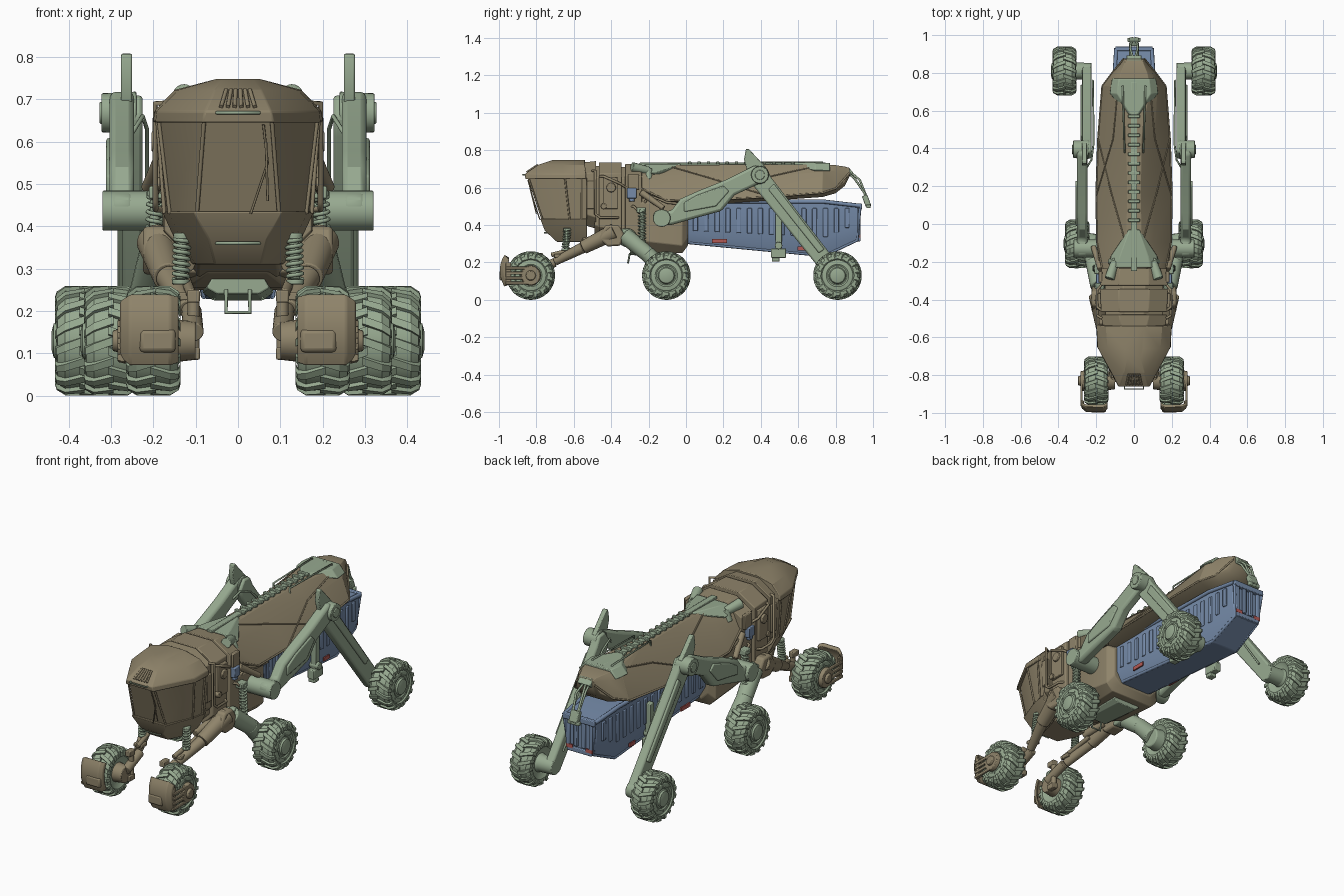
import bpy, bmesh, math
from mathutils import Vector, Matrix
from math import sin, cos, pi, radians

def material(name, c):
    m = bpy.data.materials.new(name)
    m.diffuse_color = (*c, 1)
    return m
BROWN = material("brown", (0.275, 0.23, 0.145))
GREEN = material("green", (0.31, 0.40, 0.28))
BLUE = material("blue", (0.18, 0.26, 0.40))
RED = material("red", (0.45, 0.10, 0.09))

def skin(bm, rings):
    vs = [[bm.verts.new(p) for p in r] for r in rings]
    n = len(vs[0])
    for a, b in zip(vs, vs[1:]):
        for i in range(n):
            bm.faces.new((a[i], a[(i + 1) % n], b[(i + 1) % n], b[i]))
    bm.faces.new(vs[0])
    bm.faces.new(vs[-1][::-1])

def finish(name, bm, mat, mirror=False, bevel=0.0):
    bmesh.ops.recalc_face_normals(bm, faces=bm.faces)
    me = bpy.data.meshes.new(name)
    bm.to_mesh(me)
    bm.free()
    me.materials.append(mat)
    o = bpy.data.objects.new(name, me)
    bpy.context.collection.objects.link(o)
    if bevel:
        b = o.modifiers.new("bevel", 'BEVEL')
        b.width, b.segments, b.limit_method = bevel, 2, 'ANGLE'
    if mirror:
        o.modifiers.new("mirror", 'MIRROR').use_mirror_merge = False
    return o

def loft(name, halves, mat, bevel=0.004):
    """Each half ring is (x, y, z) on the +x side; the other side is reflected."""
    bm = bmesh.new()
    skin(bm, [h + [(-x, y, z) for x, y, z in reversed(h)] for h in halves])
    return finish(name, bm, mat, False, bevel)

def yloft(name, secs, mat, bevel=0.004):
    return loft(name, [[(x, y, z) for x, z in s] for y, s in secs], mat, bevel)

def zloft(name, secs, mat, bevel=0.004):
    return loft(name, [[(x, y, z) for x, y in s] for z, s in secs], mat, bevel)

def plate(name, yz, x0, x1, mat, mirror=True, bevel=0.006):
    bm = bmesh.new()
    skin(bm, [[(x, y, z) for y, z in yz] for x in (x0, x1)])
    return finish(name, bm, mat, mirror, bevel)

def boxes(name, items, mat, mirror=True, bevel=0.004):
    """Items: centre xyz, size xyz, optional tilt about x in degrees."""
    bm = bmesh.new()
    for i in items:
        m = Matrix.Translation(i[:3]) @ Matrix.Rotation(radians(i[6] if len(i) > 6 else 0), 4, 'X')
        bmesh.ops.create_cube(bm, size=1, matrix=m @ Matrix.Diagonal((*i[3:6], 1)))
    return finish(name, bm, mat, mirror, bevel)

def rods(name, items, mat, mirror=True, bevel=0.003, seg=20):
    bm = bmesh.new()
    for a, b, r1, r2 in items:
        a, b = Vector(a), Vector(b)
        d = b - a
        m = Matrix.Translation((a + b) / 2) @ d.to_track_quat('Z', 'Y').to_matrix().to_4x4()
        bmesh.ops.create_cone(bm, cap_ends=True, segments=seg, radius1=r1, radius2=r2, depth=d.length, matrix=m)
    return finish(name, bm, mat, mirror, bevel)

def tube(name, paths, r, mat, mirror=True):
    cu = bpy.data.curves.new(name, 'CURVE')
    cu.dimensions, cu.bevel_depth, cu.bevel_resolution = '3D', r, 2
    cu.use_fill_caps = True
    for p in paths:
        for s in ((1, -1) if mirror else (1,)):
            sp = cu.splines.new('POLY')
            sp.points.add(len(p) - 1)
            for pt, q in zip(sp.points, p):
                pt.co = (q[0] * s, q[1], q[2], 1)
    cu.materials.append(mat)
    bpy.context.collection.objects.link(bpy.data.objects.new(name, cu))

def wheel(name, x0, y0):
    z0, bm = 0.13, bmesh.new()
    P = lambda x, r, a: (x0 + x, y0 + r * cos(a), z0 + r * sin(a))
    prof = [(-.065, .03), (-.06, .045), (-.045, .05), (-.05, .07), (-.06, .085), (-.058, .106), (-.04, .12), (.04, .12), (.058, .106),
            (.06, .09), (.053, .083), (.057, .078), (.06, .06), (.055, .052), (.058, .045), (.067, .04), (.072, .022)]
    skin(bm, [[P(x, r, 2 * pi * k / 48) for k in range(48)] for x, r in prof])
    for s in (1, -1):                                   # chevron lugs, staggered
        for k in range(16):
            t = 2 * pi * (k + (0.5 if s < 0 else 0)) / 16
            skin(bm, [[P(s * x, r, t + a - .075), P(s * x, r, t + a + .075), P(s * x, r - .016, t + a + .1), P(s * x, r - .016, t + a - .1)]
                      for x, r, a in ((-.006, .130, 0), (.04, .129, .13), (.060, .117, .22), (.064, .104, .25))])
    for k in range(8):                                  # wheel nuts
        bmesh.ops.create_cube(bm, size=.008, matrix=Matrix.Translation(P(.058, .066, k * pi / 4)))
    finish(name, bm, GREEN, True)
for nm, x, y in (("front_wheel", .20, -.83), ("middle_wheel", .30, -.105), ("rear_wheel", .368, .81)):
    wheel(nm, x, y)

# Cab: nose, glazing and faceted roof
zloft("cab_nose", [(.31, [(.055, -.69), (.10, -.60), (.11, -.53)]), (.37, [(.07, -.755), (.135, -.62), (.15, -.53)]),
                   (.435, [(.105, -.78), (.165, -.62), (.18, -.53)])], BROWN)
zloft("cab_glazing", [(.43, [(.095, -.765), (.16, -.62), (.172, -.53)]), (.655, [(.078, -.838), (.186, -.645), (.19, -.53)])], BROWN)
zloft("cab_roof", [(.645, [(.085, -.858), (.195, -.65), (.2, -.535)]), (.672, [(.078, -.862), (.192, -.655), (.198, -.535)]),
                   (.722, [(.055, -.79), (.14, -.66), (.15, -.54)]), (.748, [(.035, -.71), (.05, -.66), (.05, -.54)])], BROWN)
tube("cab_pillars", [[(.097, -.768, .43), (.08, -.842, .65)], [(.161, -.622, .43), (.187, -.647, .65)], [(.174, -.56, .43), (.19, -.56, .65)]], .005, BROWN)
tube("roof_vents", [[(x, -.852, .682), (x * .7, -.793, .722)] for x in (.008, .024, .04)], .005, BROWN)
for z, y in ((.668, -.855), (.36, -.74)):
    tube("grab_handle", [[(-.05, y, z), (-.05, y - .018, z), (.05, y - .018, z), (.05, y, z)]], .004, GREEN, False)
tube("wiper", [[(.03, -.782, .43), (.07, -.82, .55), (.06, -.845, .64)], [(.07, -.80, .46), (.066, -.835, .60)]], .003, BROWN, False)

# Middle body: collars, engine bay and hull
def oct_sec(w, b, t, c=.06):
    return [(w - c * 1.6, t), (w, t - c), (w, b + c), (w - c, b)]
yloft("neck_collar", [(-.545, oct_sec(.165, .40, .735)), (-.48, oct_sec(.175, .38, .742))], BROWN)
yloft("engine_bay", [(-.49, oct_sec(.15, .34, .715)), (-.30, oct_sec(.155, .28, .71))], BROWN)
yloft("bay_band", [(-.465, oct_sec(.175, .33, .735)), (-.345, oct_sec(.178, .32, .735))], BROWN)
yloft("rear_collar", [(-.325, oct_sec(.178, .29, .728)), (-.235, oct_sec(.172, .27, .72))], BROWN)
yloft("lower_hull", [(-.34, oct_sec(.13, .29, .56)), (-.24, oct_sec(.175, .255, .58)), (-.02, oct_sec(.17, .25, .55, .04)), (.01, oct_sec(.14, .29, .53, .04))], BROWN)
boxes("side_panels", [(.18, -.405, .57, .025, .08, .17), (.175, -.51, .56, .02, .045, .15), (.178, -.28, .63, .02, .06, .08)], BROWN)
boxes("blue_canister", [(.185, -.29, .57, .03, .05, .055), (.185, -.29, .535, .022, .03, .02)], BLUE)
tube("side_pipes", [[(.17, -.50, .69), (.195, -.485, .69), (.195, -.485, .46), (.195, -.46, .44), (.195, -.38, .44), (.17, -.36, .44)],
                    [(.17, -.46, .66), (.195, -.44, .66), (.195, -.35, .62), (.17, -.32, .6)],
                    [(.17, -.22, .52), (.185, -.2, .56), (.185, -.1, .52), (.18, .0, .51)],
                    [(.15, -.3, .50), (.19, -.28, .50), (.19, -.24, .46)]], .007, BROWN)
rods("side_valve", [((.17, -.40, .60), (.204, -.40, .60), .028, .024), ((.17, -.44, .50), (.2, -.44, .50), .016, .016)], BROWN)
rods("roof_lamps", [((.10, -.20, .69), (.13, -.29, .71), .022, .027), ((.12, -.2, .64), (.10, -.2, .70), .02, .02)], GREEN)
yloft("belly_hatch", [(-.30, [(.06, .28), (.075, .255), (.05, .24)]), (-.06, [(.07, .27), (.085, .245), (.06, .225)])], GREEN)
tube("belly_step", [[(-.028, -.3, .25), (-.028, -.31, .197), (.028, -.31, .197), (.028, -.3, .25)]], .005, GREEN, False)

# Long faceted canopy with concave flanks and spine
yloft("canopy", [(-.26, [(.06, .715), (.12, .695), (.165, .60), (.12, .5)]), (-.10, [(.04, .72), (.105, .66), (.195, .53), (.12, .50)]),
                 (.15, [(.035, .722), (.115, .645), (.2, .535), (.12, .51)]), (.45, [(.04, .725), (.11, .66), (.19, .55), (.12, .53)]),
                 (.73, [(.085, .722), (.125, .685), (.168, .572), (.10, .55)]), (.80, [(.07, .72), (.095, .69), (.115, .595), (.08, .57)]),
                 (.85, [(.05, .712), (.06, .695), (.075, .63), (.05, .61)]), (.875, [(.045, .705), (.05, .695), (.055, .68), (.04, .66)])], BROWN, .002)
tube("canopy_edges", [[(.165, -.25, .60), (.195, -.10, .53), (.2, .15, .535), (.19, .45, .55), (.168, .73, .572), (.115, .80, .595), (.055, .875, .68)]], .005, BROWN)
tube("canopy_creases", [[(.045, -.1, .718), (.116, .15, .645), (.19, .45, .552)], [(.2, .15, .537), (.111, .45, .66), (.085, .73, .722)]], .004, BROWN)
boxes("spine", [(0, .25, .725, .034, 1.0, .016)] + [(0, .02 + .05 * k, .732, .062, .018, .014) for k in range(12)], GREEN, False, .003)
yloft("rear_cap", [(.58, [(.02, .733), (.03, .722), (.02, .70)]), (.69, [(.09, .733), (.13, .692), (.08, .68)]),
                   (.77, [(.08, .732), (.118, .69), (.07, .68)])], GREEN)
yloft("front_cap", [(-.23, [(.09, .722), (.13, .69), (.08, .66)]), (-.17, [(.075, .724), (.125, .675), (.08, .65)]), (-.03, [(.025, .728), (.03, .72), (.02, .69)])], GREEN)
tube("roof_rail", [[(.05, .38, .71), (.05, .38, .737), (.06, .73, .737), (.06, .73, .71)]], .005, GREEN)

# Cargo bin with ribs, rim and marker patches
yloft("cargo_bin", [(0, [(.125, .52), (.125, .36), (.09, .30)]), (.74, [(.105, .525), (.105, .32), (.08, .228)]),
                    (.92, [(.095, .51), (.095, .40), (.075, .315)])], BLUE, .006)
ribs = []
for k in range(15):
    y = .05 + k * .058
    lo = .37 - .045 * y if y < .75 else .33 + (y - .74) * .45
    ribs.append((.124 - .029 * y, y, (lo + .49) / 2, .016, .026, .49 - lo))
boxes("bin_ribs", ribs, BLUE)
tube("bin_rim", [[(.12, .1, .525), (.106, .74, .525), (.094, .93, .503)]], .011, BLUE)
boxes("bin_end", [(0, .928, .50, .195, .025, .03), (0, .92, .325, .15, .025, .025)] + [(x, .925, .42, .022, .016, .15) for x in (-.07, -.023, .023, .07)], BLUE, False)
tube("bin_keel", [[(.09, .02, .305), (.08, .74, .236), (.074, .915, .318), (.092, .93, .49)]], .008, BLUE)
boxes("marker_patches", [(.122, .18, .315, .008, .08, .022), (.105, .62, .275, .008, .05, .02), (.06, .93, .34, .04, .006, .02)], RED, True, 0)

# Bin support jacks and rear coupling
boxes("support_jack", [(.125, .495, .36, .03, .035, .20), (.125, .495, .25, .04, .08, .05), (.125, .48, .215, .04, .04, .02)], GREEN)
rods("jack_pin", [((.10, .495, .29), (.155, .495, .29), .02, .02)], GREEN)
tube("tow_arm", [[(.02, .84, .70), (.02, .90, .65), (.02, .955, .57), (.015, .965, .51)], [(0, .86, .70), (.02, .93, .64), (.01, .985, .50)]], .006, GREEN)
boxes("tow_hook", [(0, .965, .53, .05, .03, .06, 20), (0, .975, .50, .07, .022, .02), (0, .87, .685, .08, .03, .04, 40)], GREEN, False)

# Rear legs: shoulder, upper arm, knee, lower arm with fin
rods("rear_shoulder", [((.15, -.13, .437), (.32, -.13, .437), .047, .047), ((.24, .395, .668), (.322, .395, .668), .05, .046),
                       ((.235, .395, .668), (.327, .395, .668), .026, .026), ((.225, .81, .13), (.32, .81, .13), .042, .046)], GREEN, seg=28)
plate("rear_upper_arm", [(-.18, .45), (-.16, .405), (-.08, .40), (.06, .44), (.19, .475), (.26, .56), (.42, .635), (.42, .70), (.37, .72),
                         (.22, .645), (.06, .58), (-.03, .54), (-.08, .475), (-.16, .48)], .245, .303, GREEN, bevel=.014)
plate("rear_arm_panel", [(-.01, .47), (.16, .50), (.23, .58), (.20, .61), (.06, .56), (-.01, .52)], .295, .311, GREEN)
plate("rear_lower_arm", [(.43, .705), (.455, .655), (.845, .15), (.815, .09), (.775, .09), (.36, .61), (.345, .66), (.38, .71)],
      .225, .274, GREEN, bevel=.009)
plate("knee_fin", [(.32, .806), (.335, .808), (.43, .705), (.40, .64), (.36, .62), (.335, .66), (.31, .75)], .25, .276, GREEN, bevel=.004)
plate("lower_arm_panel", [(.47, .62), (.74, .27), (.71, .25), (.44, .59)], .265, .284, GREEN)
tube("knee_hose", [[(.25, .30, .62), (.225, .34, .66), (.215, .42, .63), (.215, .55, .5), (.218, .76, .2)]], .005, GREEN)
rods("rear_arm_strut", [((.175, -.24, .575), (.215, -.12, .49), .018, .014)], BROWN)

# Middle legs with coil shock
rods("middle_arm", [((.15, -.32, .335), (.20, -.31, .33), .05, .05), ((.185, -.33, .345), (.215, -.20, .24), .046, .042),
                    ((.215, -.21, .25), (.22, -.105, .14), .042, .048), ((.20, -.105, .13), (.26, -.105, .13), .052, .06)], GREEN, bevel=.006)
def coil(name, a, b, r, turns, mat):
    a, b, n = Vector(a), Vector(b), turns * 12
    tube(name, [[a.lerp(b, i / n) + Vector((r * cos(i * pi / 6), r * sin(i * pi / 6), 0)) for i in range(n + 1)]], .005, mat)
    rods(name + "_damper", [(a, b, r * .7, r * .7), (a - Vector((0, 0, .012)), a, r * 1.2, r * 1.2), (b, b + Vector((0, 0, .014)), r * 1.2, r * 1.2)], mat)
coil("middle_spring", (.20, -.235, .31), (.195, -.235, .47), .017, 9, GREEN)
boxes("middle_spring_mount", [(.18, -.24, .48, .06, .05, .03)], GREEN)

# Front legs: shoulder block, arm, knuckle, spring
plate("front_shoulder", [(-.47, .33), (-.42, .285), (-.35, .29), (-.33, .35), (-.36, .40), (-.43, .40)], .15, .224, BROWN, bevel=.01)
rods("front_arm", [((.195, -.38, .365), (.165, -.55, .28), .045, .036), ((.165, -.55, .28), (.12, -.70, .205), .03, .022),
                   ((.13, -.52, .29), (.11, -.72, .24), .012, .012), ((.11, -.70, .20), (.105, -.83, .15), .024, .024), ((.12, -.55, .31), (.15, -.42, .34), .02, .024)], BROWN)
rods("front_knuckle", [((.10, -.83, .13), (.16, -.83, .13), .045, .052), ((.105, -.78, .085), (.105, -.78, .25), .014, .014)], BROWN)
boxes("front_knuckle_blocks", [(.105, -.79, .235, .03, .05, .03), (.105, -.79, .10, .03, .05, .03), (.12, -.68, .235, .05, .05, .02)], BROWN)
coil("front_spring", (.135, -.645, .275), (.132, -.635, .37), .017, 7, GREEN)

# Front wheel guards: curved shield with chamfered outer edges, lamp and side bracket
bm = bmesh.new()
shield = [(.165, a) for a in range(138, 202, 9)] + [(.146, a) for a in range(201, 137, -9)]
skin(bm, [[(x, -.83 + r * cos(radians(180 + (a - 170) * k)) + s, .13 + r * sin(radians(170 + (a - 170) * k))) for r, a in shield]
          for x, k, s in ((.14, .92, .015), (.16, 1, 0), (.255, 1, 0), (.278, .78, .02))])
finish("wheel_guard", bm, BROWN, True, .004)
boxes("guard_lamp", [(.19, -.985, .13, .085, .025, .055)], BROWN, bevel=.01)
rods("guard_hub", [((.262, -.83, .13), (.284, -.83, .13), .055, .05), ((.28, -.83, .13), (.296, -.83, .13), .028, .024)], BROWN)
boxes("guard_bracket", [(.278, -.905, .13 + d, .012, .12, .016) for d in (-.04, -.013, .013, .04)] + [(.272, -.95, .14, .014, .03, .12)], BROWN, bevel=.003)

# Keep crisp edges while smoothing round parts
bpy.ops.object.select_all(action='DESELECT')
for o in bpy.data.objects:
    if o.type == 'MESH':
        o.select_set(True)
        bpy.context.view_layer.objects.active = o
bpy.ops.object.shade_smooth_by_angle(angle=radians(28))
